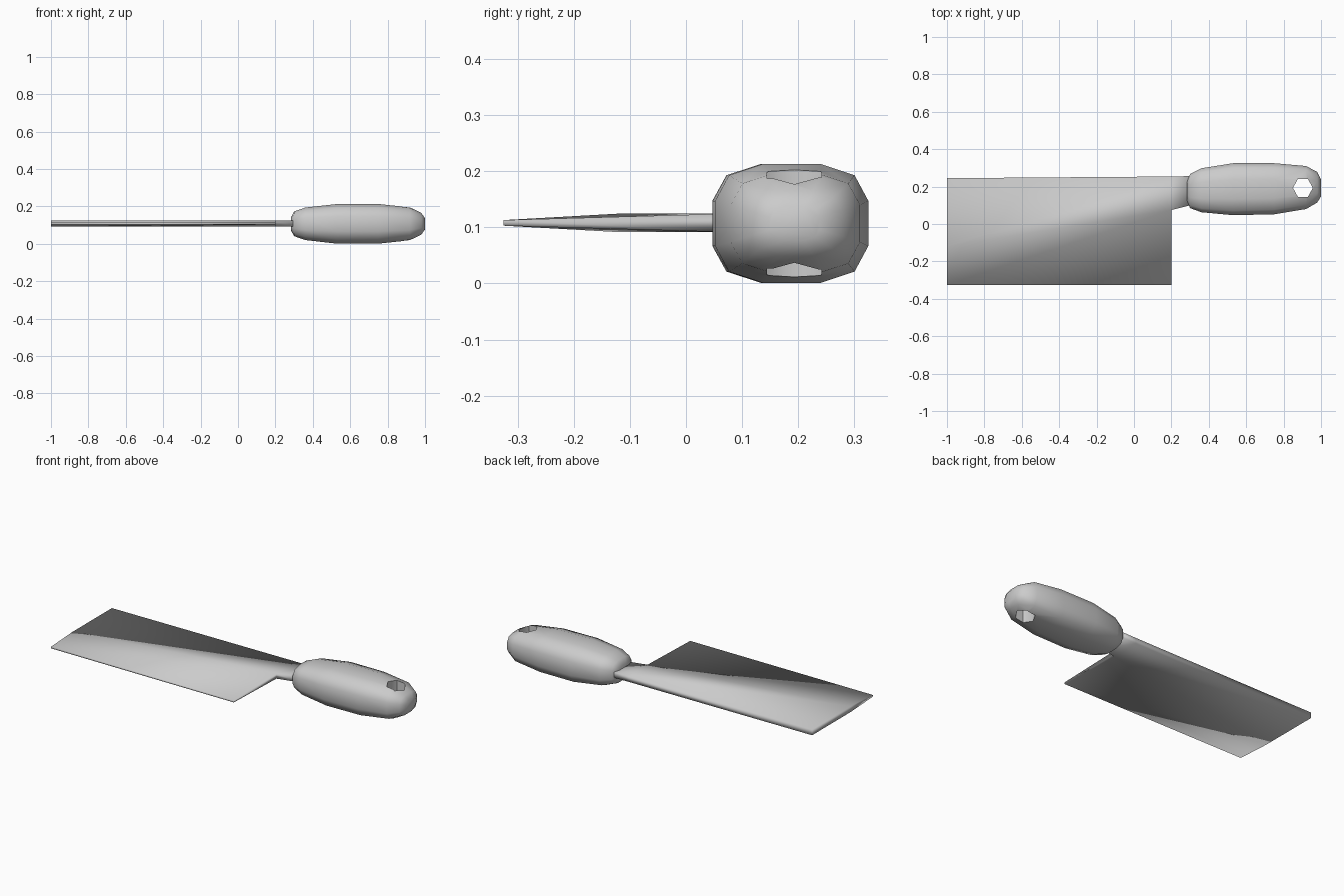
import bpy, math

if "Cube" in bpy.data.objects:
    bpy.data.objects.remove(bpy.data.objects["Cube"])

MID_Z = 0.107


def make(name, verts, faces):
    mesh = bpy.data.meshes.new(name)
    mesh.from_pydata(verts, [], faces)
    mesh.update()
    obj = bpy.data.objects.new(name, mesh)
    bpy.context.collection.objects.link(obj)
    return obj


def activate(obj):
    bpy.ops.object.select_all(action='DESELECT')
    obj.select_set(True)
    bpy.context.view_layer.objects.active = obj


def loft(name, rings):
    # Skin equal-length rings and cap both ends
    n = len(rings[0])
    faces = [tuple(reversed(range(n))), tuple(range(len(rings) * n - n, len(rings) * n))]
    for r in range(len(rings) - 1):
        for i in range(n):
            j = (i + 1) % n
            faces.append((r * n + i, r * n + j, (r + 1) * n + j, (r + 1) * n + i))
    return make(name, [v for ring in rings for v in ring], faces)


# Blade with slanted grind line and short neck: x, y, half thickness
outline = [(-1, -0.325, 0.005), (0.2, -0.325, 0.005), (0.2, 0.075, 0.0165),
           (0.3, 0.1, 0.0165), (0.3, 0.256, 0.0165), (0.2, 0.254, 0.0165),
           (-1, 0.245, 0.0165), (-1, -0.12, 0.0165)]
n = len(outline)
verts = [(x, y, MID_Z + 0.001 + s * t) for s in (1, -1) for x, y, t in outline]
top = [(0, 1, 2, 7), (7, 2, 5, 6), (2, 3, 4, 5)]
faces = top + [tuple(i + n for i in reversed(f)) for f in top]
faces += [(i, i + n, (i + 1) % n + n, (i + 1) % n) for i in range(n)]
blade = make("blade", verts, faces)
activate(blade)
bpy.ops.object.shade_smooth()

# Handle stations: x, lower y, upper y, half height
stations = [(0.283, 0.125, 0.225, 0.035), (0.3, 0.085, 0.268, 0.066),
            (0.36, 0.063, 0.298, 0.087), (0.53, 0.047, 0.325, 0.106),
            (0.75, 0.052, 0.325, 0.106), (0.92, 0.08, 0.31, 0.088),
            (0.98, 0.115, 0.278, 0.058), (1.0, 0.148, 0.238, 0.03)]
quarter = [(1, 0.38), (0.82, 0.81), (0.375, 1)]
section = (quarter + [(-a, b) for a, b in reversed(quarter)]
           + [(-a, -b) for a, b in quarter] + [(a, -b) for a, b in reversed(quarter)])
handle = loft("handle", [[(x, (lo + hi) / 2 + a * (hi - lo) / 2, MID_Z + b * h)
                          for a, b in section] for x, lo, hi, h in stations])

# Hexagonal hanging hole
cutter = loft("hole_cutter", [[(0.903 + 0.053 * math.cos(k * math.pi / 3),
                                0.193 + 0.056 * math.sin(k * math.pi / 3), z)
                               for k in range(6)] for z in (-0.1, 0.4)])
cutter.hide_render = True
activate(handle)
mod = handle.modifiers.new("hole", 'BOOLEAN')
mod.operation = 'DIFFERENCE'
mod.solver = 'EXACT'
mod.object = cutter
bpy.ops.object.modifier_apply(modifier=mod.name)
bpy.data.objects.remove(cutter)
bpy.ops.object.shade_smooth_by_angle(angle=math.radians(60))
